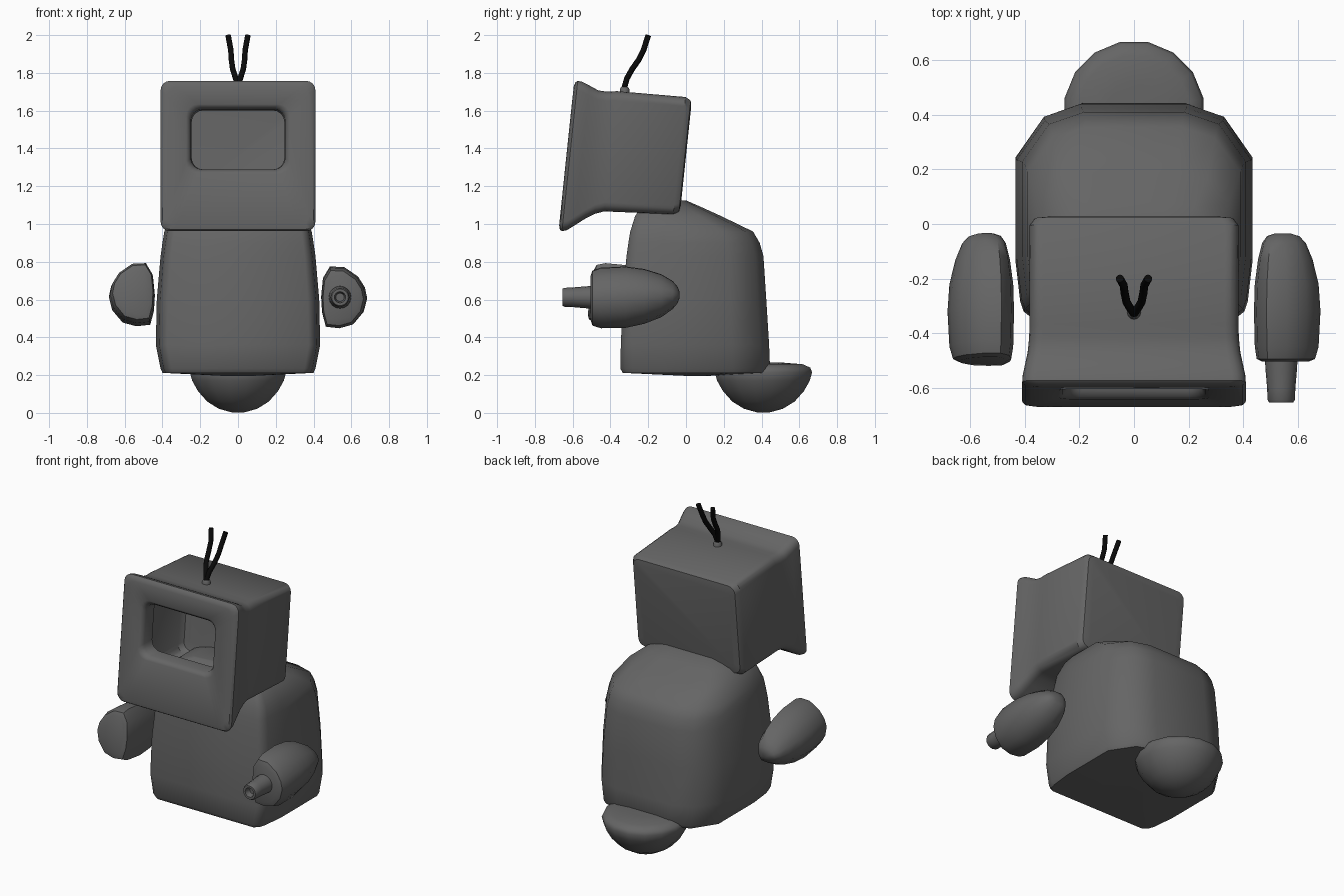
import bpy, bmesh, math
from mathutils import Vector


def make_material(name, value):
    m = bpy.data.materials.new(name)
    m.diffuse_color = (value, value, value, 1)
    return m


GREY = make_material("dark grey", 0.13)
BLACK = make_material("black", 0.003)


def loft(name, rings, mat=GREY, cap_start=True, cap_end=True, angle=35, flip=False):
    """Skin a list of equal-length point rings."""
    bm = bmesh.new()
    vs = [[bm.verts.new(p) for p in ring] for ring in rings]
    n = len(vs[0])
    for a, b in zip(vs, vs[1:]):
        for i in range(n):
            j = (i + 1) % n
            bm.faces.new((a[i], a[j], b[j], b[i]))
    if cap_start:
        bm.faces.new(vs[0][::-1])
    if cap_end:
        bm.faces.new(vs[-1])
    bmesh.ops.recalc_face_normals(bm, faces=bm.faces[:])
    if flip:
        bmesh.ops.reverse_faces(bm, faces=bm.faces[:])
    me = bpy.data.meshes.new(name)
    bm.to_mesh(me)
    bm.free()
    me.materials.append(mat)
    me.shade_smooth()
    me.set_sharp_from_angle(angle=math.radians(angle))
    ob = bpy.data.objects.new(name, me)
    bpy.context.collection.objects.link(ob)
    return ob


# Head: tilted rounded-rectangle rings from the back to the flared front,
# then inward through the window
TILT = math.radians(6)


def head_ring(cy, cz, hw, hh, r):
    pts = []
    for k, (sx, sv) in enumerate(((1, 1), (-1, 1), (-1, -1), (1, -1))):
        for s in range(5):
            a = math.radians(90 * k + 22.5 * s)
            x = sx * (hw - r) + r * math.cos(a)
            v = sv * (hh - r) + r * math.sin(a)
            pts.append((x, cy + v * math.sin(TILT), cz + v * math.cos(TILT)))
    return pts


HEAD = [
    (0.000, 1.36, 0.33, 0.26, 0.03), (-0.006, 1.36, 0.365, 0.295, 0.045),
    (-0.035, 1.362, 0.385, 0.312, 0.05), (-0.40, 1.385, 0.383, 0.32, 0.05),
    (-0.45, 1.377, 0.385, 0.325, 0.05), (-0.50, 1.367, 0.39, 0.342, 0.05),
    (-0.55, 1.363, 0.40, 0.372, 0.05), (-0.59, 1.36, 0.408, 0.395, 0.05),
    (-0.615, 1.36, 0.41, 0.40, 0.05), (-0.627, 1.36, 0.40, 0.392, 0.05),
    (-0.633, 1.36, 0.375, 0.37, 0.05),
    (-0.624, 1.45, 0.275, 0.185, 0.06), (-0.615, 1.45, 0.26, 0.172, 0.06),
    (-0.595, 1.448, 0.25, 0.16, 0.06), (-0.52, 1.445, 0.245, 0.157, 0.06),
]
loft("head", [head_ring(*h) for h in HEAD], cap_end=False)

# Body: chamfered plan shape scaled at each height
HALF = [(0.86, 0.0), (0.93, 0.03), (0.96, 0.08), (1, 0.27), (1, 0.75), (0.76, 0.94), (0.45, 1)]
PLAN = HALF + [(-x, t) for x, t in reversed(HALF)]
BODY = [  # z, half width, front y, back y
    (0.195, 0.06, 0.02, 0.10), (0.212, 0.40, -0.335, 0.43), (0.235, 0.41, -0.348, 0.445),
    (0.36, 0.435, -0.345, 0.44), (0.60, 0.43, -0.335, 0.425), (0.83, 0.41, -0.315, 0.41),
    (0.90, 0.40, -0.305, 0.39), (0.96, 0.39, -0.295, 0.355), (1.04, 0.35, -0.27, 0.19),
    (1.09, 0.29, -0.24, 0.08), (1.125, 0.20, -0.20, 0.0),
]
loft("body", [[(x * w, f + (b - f) * t, z) for x, t in PLAN] for z, w, f, b in BODY], angle=40)

# Foot: bowl with a low rounded lid
FOOT = [(0.12, 0.002), (0.4, 0.022), (0.64, 0.06), (0.83, 0.115), (0.95, 0.17),
        (1, 0.215), (0.96, 0.24), (0.8, 0.258), (0.4, 0.266)]
loft("foot", [[(0.26 * s * math.cos(a), 0.41 + 0.263 * s * math.sin(a), z)
               for a in (math.tau * (i + 0.5) / 16 for i in range(16))] for s, z in FOOT], angle=45)

# Arms: D-shaped section tapering to a blunt tip at the back
SECTION = [(-1, 0), (-0.92, 0.6), (-0.62, 0.97), (0, 0.95), (0.6, 0.65), (0.9, 0.3), (1, -0.05),
           (0.85, -0.48), (0.4, -0.88), (-0.2, -1), (-0.8, -0.95), (-0.96, -0.5)]
ARM = [  # y, centre x, centre z, half width, half height
    (-0.505, 0.555, 0.605, 0.085, 0.12), (-0.495, 0.557, 0.605, 0.107, 0.148),
    (-0.45, 0.56, 0.606, 0.117, 0.163), (-0.32, 0.562, 0.61, 0.122, 0.165),
    (-0.22, 0.56, 0.614, 0.117, 0.147), (-0.13, 0.555, 0.617, 0.10, 0.115),
    (-0.07, 0.55, 0.62, 0.08, 0.075), (-0.045, 0.547, 0.62, 0.06, 0.045),
    (-0.035, 0.545, 0.62, 0.03, 0.02),
]


def arm(name, side, tilt):
    c, s = math.cos(tilt), math.sin(tilt)
    rings = []
    for y, cx, cz, hw, hh in ARM:
        ring = []
        for u, v in SECTION:
            dy, dz = y + 0.27, cz + v * hh - 0.61
            ring.append((side * (cx + u * hw), -0.27 + dy * c + dz * s, 0.615 + dz * c - dy * s))
        rings.append(ring)
    loft(name, rings, angle=45)


arm("right_arm", 1, 0)
arm("left_arm", -1, math.radians(8))

# Nozzle on the right arm, with a recessed bore
NOZZLE = [(-0.49, 0.06), (-0.53, 0.058), (-0.60, 0.052), (-0.645, 0.05), (-0.655, 0.044),
          (-0.655, 0.03), (-0.62, 0.022)]
loft("nozzle", [[(0.54 + r * math.cos(a), y, 0.612 + r * math.sin(a))
                 for a in (math.tau * i / 16 for i in range(16))] for y, r in NOZZLE], angle=50)

# Socket on top of the head
loft("antenna_socket", [[(r * math.cos(a), -0.325 + r * math.sin(a), z)
                         for a in (math.tau * i / 12 for i in range(12))]
                        for r, z in ((0.025, 1.68), (0.025, 1.715), (0.018, 1.725))])

# Antennae: two thin bent tubes
PATH = [(0.0, -0.33, 1.71), (0.012, -0.313, 1.77), (0.028, -0.285, 1.82), (0.035, -0.25, 1.87),
        (0.038, -0.225, 1.92), (0.052, -0.20, 1.998)]
for name, side in (("right_antenna", 1), ("left_antenna", -1)):
    pts = [Vector((side * x, y, z)) for x, y, z in PATH]
    rings = []
    for i, p in enumerate(pts):
        d = (pts[min(i + 1, len(pts) - 1)] - pts[max(i - 1, 0)]).normalized()
        e1 = Vector((1, 0, 0)).cross(d).normalized()
        e2 = d.cross(e1)
        rings.append([p + 0.015 * (e1 * math.cos(a) + e2 * math.sin(a))
                      for a in (math.tau * k / 10 for k in range(10))])
    loft(name, rings, BLACK, angle=50)
